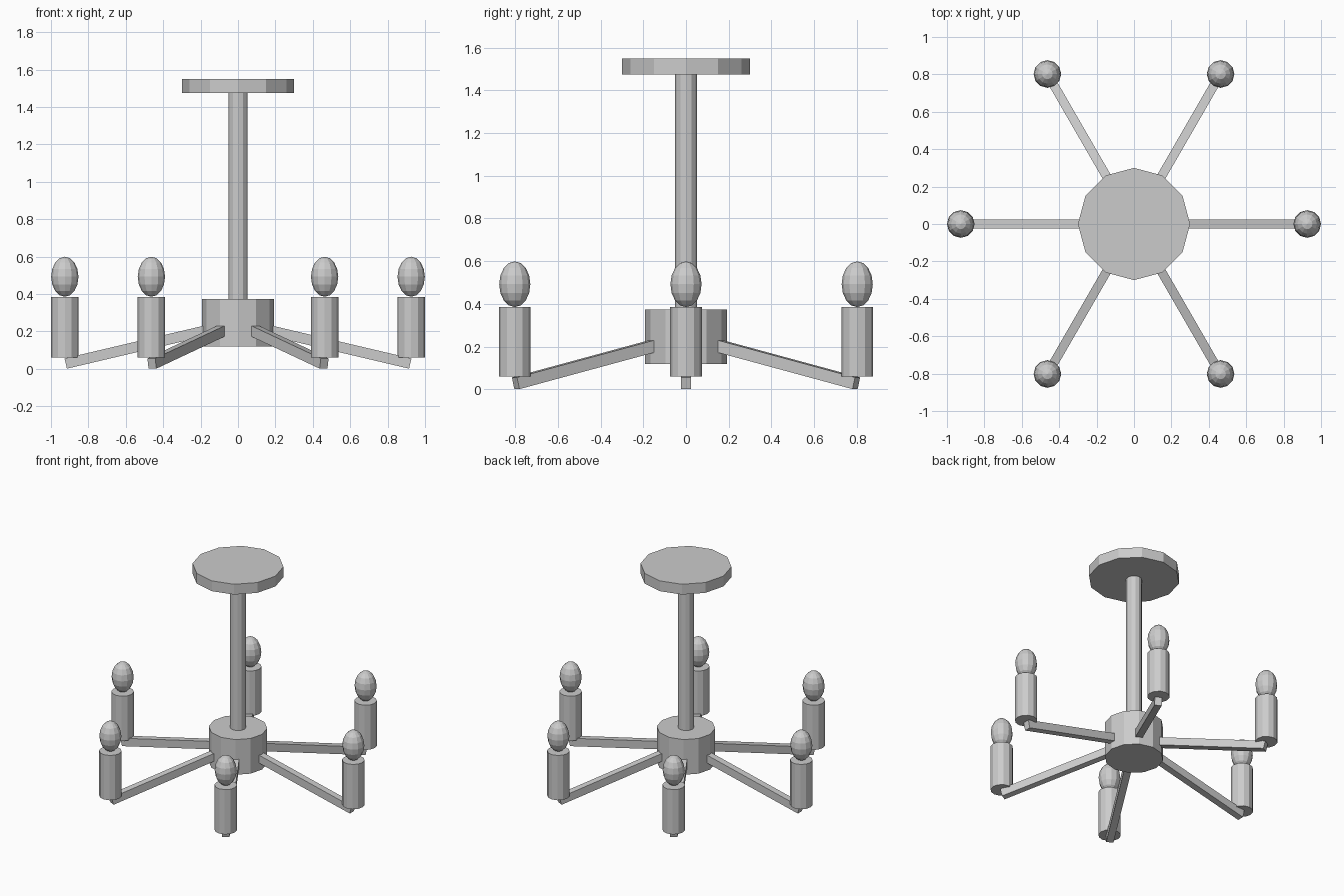
import bpy
from math import cos, sin, pi, atan2, hypot
from mathutils import Matrix

cube = bpy.data.objects.get("Cube")
if cube:
    bpy.data.objects.remove(cube, do_unlink=True)

# One grey finish throughout
grey = bpy.data.materials.new("light grey")
grey.use_nodes = True
GREY = (0.6, 0.6, 0.6, 1)
grey.diffuse_color = GREY
grey.node_tree.nodes["Principled BSDF"].inputs["Base Color"].default_value = GREY

SIDES = 12
ARMS = 6
REACH = 0.926


def finish(name):
    obj = bpy.context.object
    obj.name = name
    obj.data.materials.append(grey)
    return obj


def cylinder(name, radius, bottom, top, x=0, y=0):
    bpy.ops.mesh.primitive_cylinder_add(
        vertices=SIDES, radius=radius, depth=top - bottom,
        location=(x, y, (bottom + top) / 2))
    return finish(name)


# Central column
cylinder("ceiling_plate", 0.3, 1.475, 1.55)
cylinder("stem", 0.052, 0.36, 1.48)
cylinder("hub", 0.193, 0.118, 0.373)

# Sloping arms, each with a candle tube and a bulb
start, end = (0.1, 0.221), (0.921, 0.028)
run, rise = end[0] - start[0], end[1] - start[1]
for i in range(ARMS):
    angle = i * 2 * pi / ARMS
    x, y = REACH * cos(angle), REACH * sin(angle)

    bpy.ops.mesh.primitive_cube_add(size=1)
    arm = finish(f"arm_{i + 1}")
    arm.matrix_world = (
        Matrix.Rotation(angle, 4, "Z")
        @ Matrix.Translation(((start[0] + end[0]) / 2, 0, (start[1] + end[1]) / 2))
        @ Matrix.Rotation(-atan2(rise, run), 4, "Y")
        @ Matrix.Diagonal((hypot(run, rise), 0.048, 0.056, 1)))

    cylinder(f"candle_tube_{i + 1}", 0.074, 0.06, 0.385, x, y)

    bpy.ops.mesh.primitive_uv_sphere_add(
        segments=SIDES, ring_count=8, radius=1, location=(x, y, 0.492))
    bulb = finish(f"bulb_{i + 1}")
    bulb.scale = (0.073, 0.073, 0.107)
